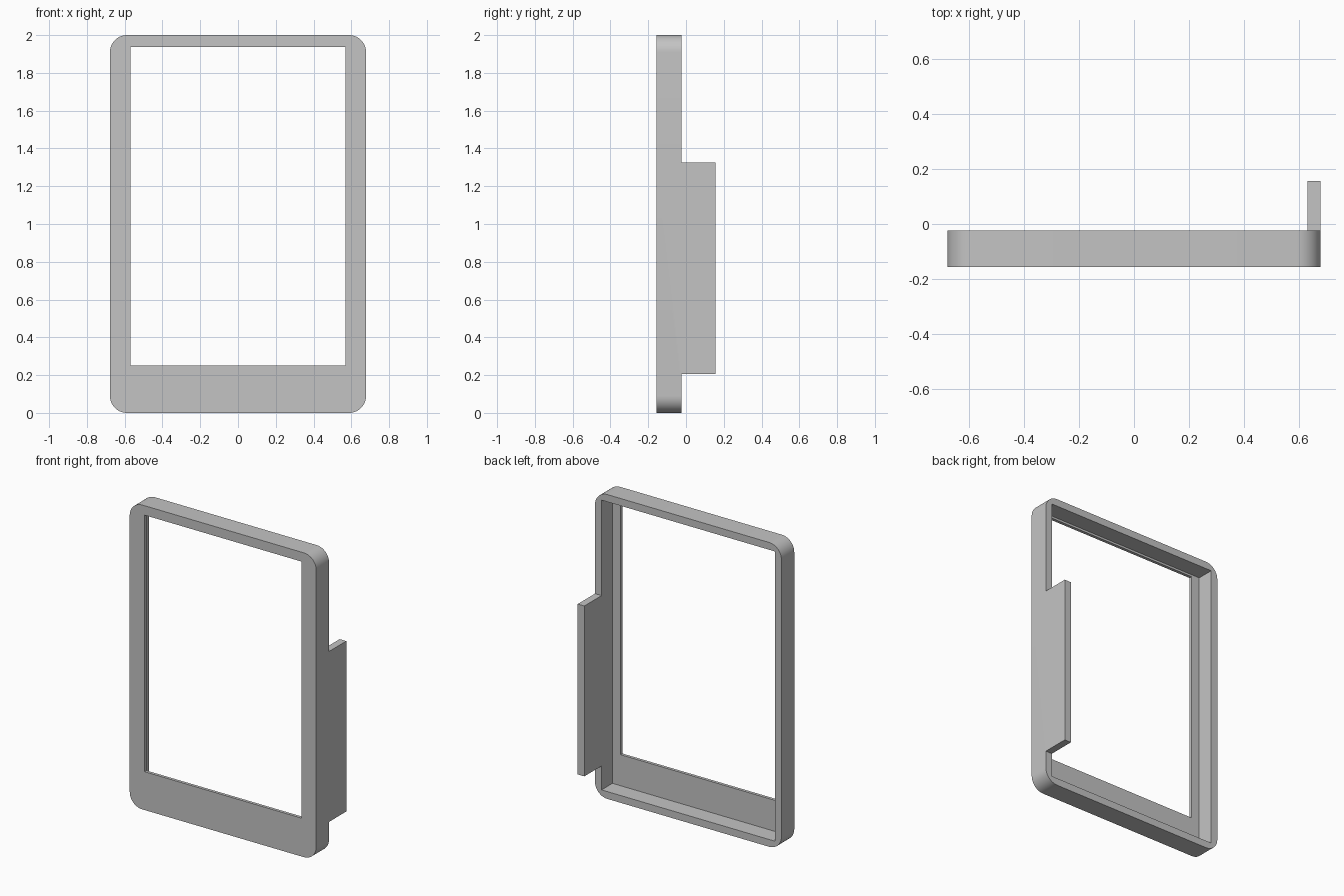
import bpy, bmesh, math

if "Cube" in bpy.data.objects:
    bpy.data.objects.remove(bpy.data.objects["Cube"])

HALF_W, HEIGHT, RADIUS = 0.678, 2.0, 0.09
WALL = 0.048
FRONT, PLATE, REAR, TAB_END = -0.156, -0.136, -0.023, 0.156
TAB_Z = (0.205, 1.325)

grey = bpy.data.materials.new("plain_grey")
grey.use_nodes = True
colour = (0.55, 0.55, 0.55, 1)
grey.diffuse_color = colour
grey.node_tree.nodes["Principled BSDF"].inputs["Base Color"].default_value = colour


def rounded_outline(steps=10):
    """Rounded rectangle, counter-clockwise from the +x side at the tab."""
    pts = [(HALF_W, z) for z in TAB_Z]
    cx = HALF_W - RADIUS
    corners = [(cx, HEIGHT - RADIUS), (-cx, HEIGHT - RADIUS), (-cx, RADIUS), (cx, RADIUS)]
    for k, (x, z) in enumerate(corners):
        for i in range(steps + 1):
            a = math.pi / 2 * (k + i / steps)
            pts.append((x + RADIUS * math.cos(a), z + RADIUS * math.sin(a)))
    return pts


def rectangle(x, low, high):
    return [(x, low), (x, high), (-x, high), (-x, low)]


bm = bmesh.new()


def ring(points, y):
    return [bm.verts.new((x, y, z)) for x, z in points]


def edge(a, b):
    return bm.edges.get((a, b)) or bm.edges.new((a, b))


def loop_edges(verts):
    return [edge(v, verts[(i + 1) % len(verts)]) for i, v in enumerate(verts)]


def walls(a, b):
    n = len(a)
    for i in range(n):
        j = (i + 1) % n
        bm.faces.new((a[i], a[j], b[j], b[i]))


def fill(edges):
    bmesh.ops.triangle_fill(bm, edges=edges, use_beauty=True)


# Outlines of the shell, the cavity and the window
outer = rounded_outline()
inner_x = HALF_W - WALL
cavity = [(inner_x, z) for z in TAB_Z] + [
    (inner_x, HEIGHT - WALL), (-inner_x, HEIGHT - WALL), (-inner_x, WALL), (inner_x, WALL)]
window = rectangle(0.57, 0.252, 1.938)

outer_front, outer_rear = ring(outer, FRONT), ring(outer, REAR)
cavity_rear, cavity_deep = ring(cavity, REAR), ring(cavity, PLATE)
window_deep, window_front = ring(window, PLATE), ring(window, FRONT)

# Side walls, cavity walls and window reveal
walls(outer_front, outer_rear)
walls(cavity_rear, cavity_deep)
walls(window_deep, window_front)

# Front face and the inside of the front plate
fill(loop_edges(outer_front) + loop_edges(window_front))
fill(loop_edges(cavity_deep) + loop_edges(window_deep))

# Rear rim, leaving a gap where the side tab grows out
rim = loop_edges(outer_rear)[1:] + loop_edges(cavity_rear)[1:]
rim += [edge(outer_rear[i], cavity_rear[i]) for i in (0, 1)]
fill(rim)

# Side tab, flush with the outer and inner walls
base = [outer_rear[0], outer_rear[1], cavity_rear[1], cavity_rear[0]]
tip = [bm.verts.new((v.co.x, TAB_END, v.co.z)) for v in base]
walls(base, tip)
bm.faces.new(tip)

bmesh.ops.dissolve_limit(bm, angle_limit=math.radians(1), verts=bm.verts, edges=bm.edges)
bmesh.ops.recalc_face_normals(bm, faces=bm.faces)

mesh = bpy.data.meshes.new("frame_with_side_tab")
bm.to_mesh(mesh)
bm.free()
mesh.materials.append(grey)
frame = bpy.data.objects.new("frame_with_side_tab", mesh)
bpy.context.collection.objects.link(frame)

bpy.ops.object.select_all(action='DESELECT')
frame.select_set(True)
bpy.context.view_layer.objects.active = frame
bpy.ops.object.shade_smooth_by_angle(angle=math.radians(30))
